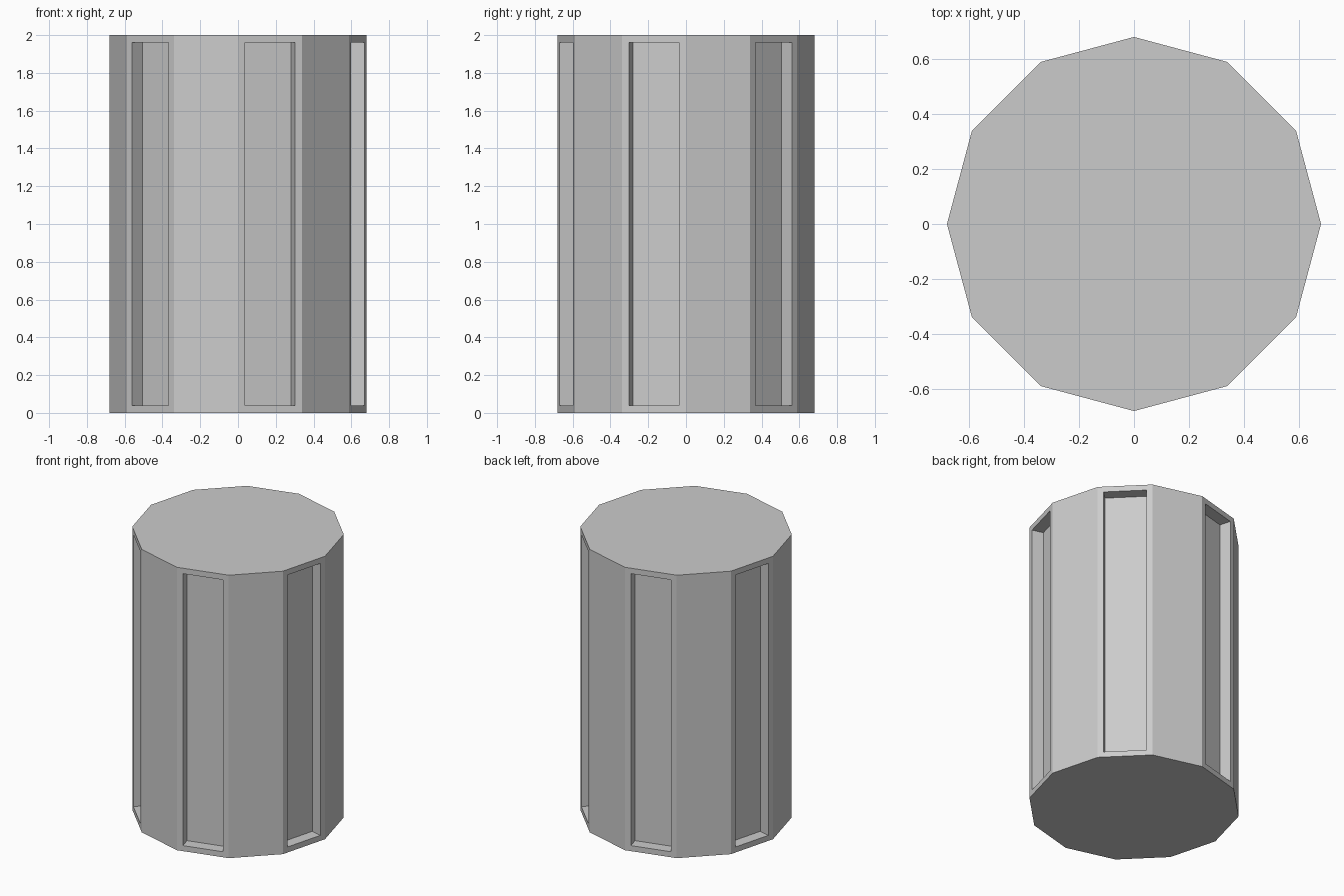
import bpy, bmesh, math
from mathutils import Vector

if "Cube" in bpy.data.objects:
    bpy.data.objects.remove(bpy.data.objects["Cube"])

RADIUS, HEIGHT, SIDES = 0.68, 2.0, 12
BORDER, DEPTH = 0.055, 0.08

# Twelve-sided solid drum standing on the ground
bm = bmesh.new()
ring = [bm.verts.new((RADIUS * math.cos(2 * math.pi * i / SIDES),
                      RADIUS * math.sin(2 * math.pi * i / SIDES), 0))
        for i in range(SIDES)]
base = bm.faces.new(ring)
top = bmesh.ops.extrude_face_region(bm, geom=[base], use_keep_orig=True)["geom"]
bmesh.ops.translate(bm, vec=(0, 0, HEIGHT),
                    verts=[v for v in top if isinstance(v, bmesh.types.BMVert)])
bmesh.ops.recalc_face_normals(bm, faces=bm.faces)

# Every second side gets a framed, straight-walled recess
panels = []
for f in bm.faces:
    c = f.calc_center_median()
    side = math.floor(math.degrees(math.atan2(c.y, c.x)) % 360 / (360 / SIDES))
    if abs(f.normal.z) < 0.5 and side % 2 == 1:
        panels.append(f)
bmesh.ops.inset_individual(bm, faces=panels, thickness=BORDER)
for f in panels:
    inward = -Vector(f.normal) * DEPTH
    inner = bmesh.ops.extrude_discrete_faces(bm, faces=[f])["faces"][0]
    bmesh.ops.translate(bm, vec=inward, verts=inner.verts)

mesh = bpy.data.meshes.new("panelled_drum")
bm.to_mesh(mesh)
bm.free()
drum = bpy.data.objects.new("panelled_drum", mesh)
bpy.context.collection.objects.link(drum)
